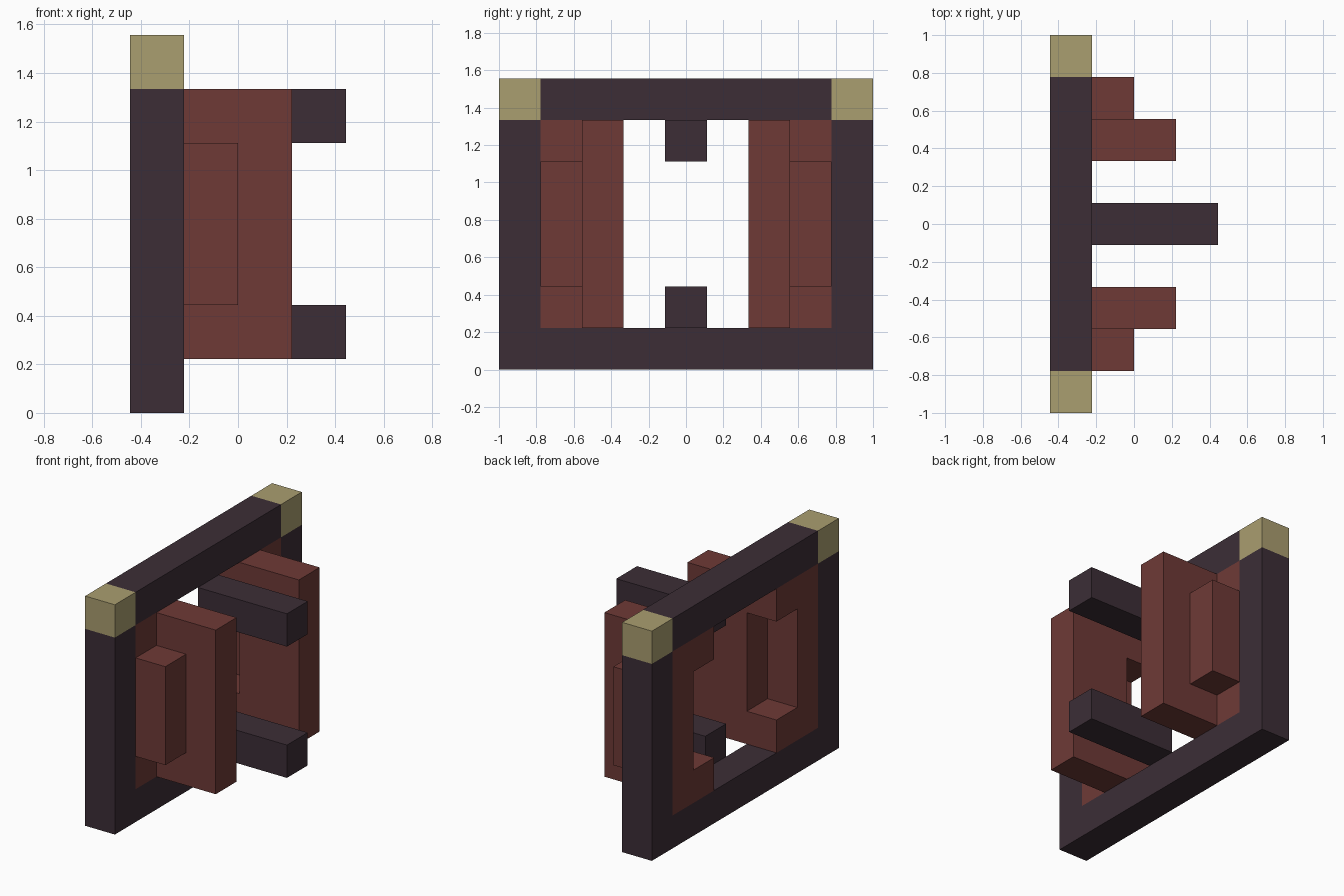
import bpy
import bmesh
from mathutils import Vector

cube = bpy.data.objects.get("Cube")
if cube:
    bpy.data.objects.remove(cube, do_unlink=True)

U = 2 / 9  # one block of the grid


def make_material(name, rgb):
    mat = bpy.data.materials.new(name)
    mat.use_nodes = True
    color = (*rgb, 1)
    mat.diffuse_color = color
    mat.node_tree.nodes["Principled BSDF"].inputs["Base Color"].default_value = color
    return mat


dark = make_material("dark plum", (0.045, 0.027, 0.037))
red = make_material("brick red", (0.156, 0.042, 0.037))
gold = make_material("pale gold", (0.402, 0.342, 0.162))


def extrude(name, mat, profile, axis, start, end):
    """Extrude a flat profile, in blocks, along x or y; profile is (other axis, z)."""
    def place(p, depth):
        x, y = (depth, p[0]) if axis == "x" else (p[0], depth)
        return Vector((x, y, p[1])) * U

    bm = bmesh.new()
    face = bm.faces.new([bm.verts.new(place(p, start)) for p in profile])
    result = bmesh.ops.extrude_face_region(bm, geom=[face])
    moved = [v for v in result["geom"] if isinstance(v, bmesh.types.BMVert)]
    step = place((0, 0), end) - place((0, 0), start)
    bmesh.ops.translate(bm, verts=moved, vec=step)
    bmesh.ops.recalc_face_normals(bm, faces=bm.faces)
    mesh = bpy.data.meshes.new(name)
    bm.to_mesh(mesh)
    bm.free()
    mesh.materials.append(mat)
    obj = bpy.data.objects.new(name, mesh)
    bpy.context.collection.objects.link(obj)
    return obj


def rect(a0, a1, z0, z1):
    return [(a0, z0), (a1, z0), (a1, z1), (a0, z1)]


# Upright frame: a U of sill and posts, closed by a top rail
u_shape = [(-4.5, 0), (4.5, 0), (4.5, 6), (3.5, 6), (3.5, 1),
           (-3.5, 1), (-3.5, 6), (-4.5, 6)]
extrude("frame_sill_and_posts", dark, u_shape, "x", -2, -1)
extrude("frame_top_rail", dark, rect(-3.5, 3.5, 6, 7), "x", -2, -1)

# Central arms reaching forward from the frame
extrude("upper_arm", dark, rect(-0.5, 0.5, 5, 6), "x", -1, 2)
extrude("lower_arm", dark, rect(-0.5, 0.5, 1, 2), "x", -1, 2)

# Side panels with a rear notch, and outer strips with a raised block
panel = [(-2, 1), (1, 1), (1, 6), (-2, 6), (-2, 5), (-1, 5), (-1, 2), (-2, 2)]
strip = [(-2, 1), (-1, 1), (-1, 2), (0, 2), (0, 5), (-1, 5), (-1, 6), (-2, 6)]
for side, s in (("front", -1), ("back", 1)):
    extrude(side + "_notched_panel", red, panel, "y", s * 1.5, s * 2.5)
    extrude(side + "_outer_strip", red, strip, "y", s * 2.5, s * 3.5)
    extrude(side + "_corner_cap", gold, rect(-2, -1, 6, 7), "y", s * 3.5, s * 4.5)
